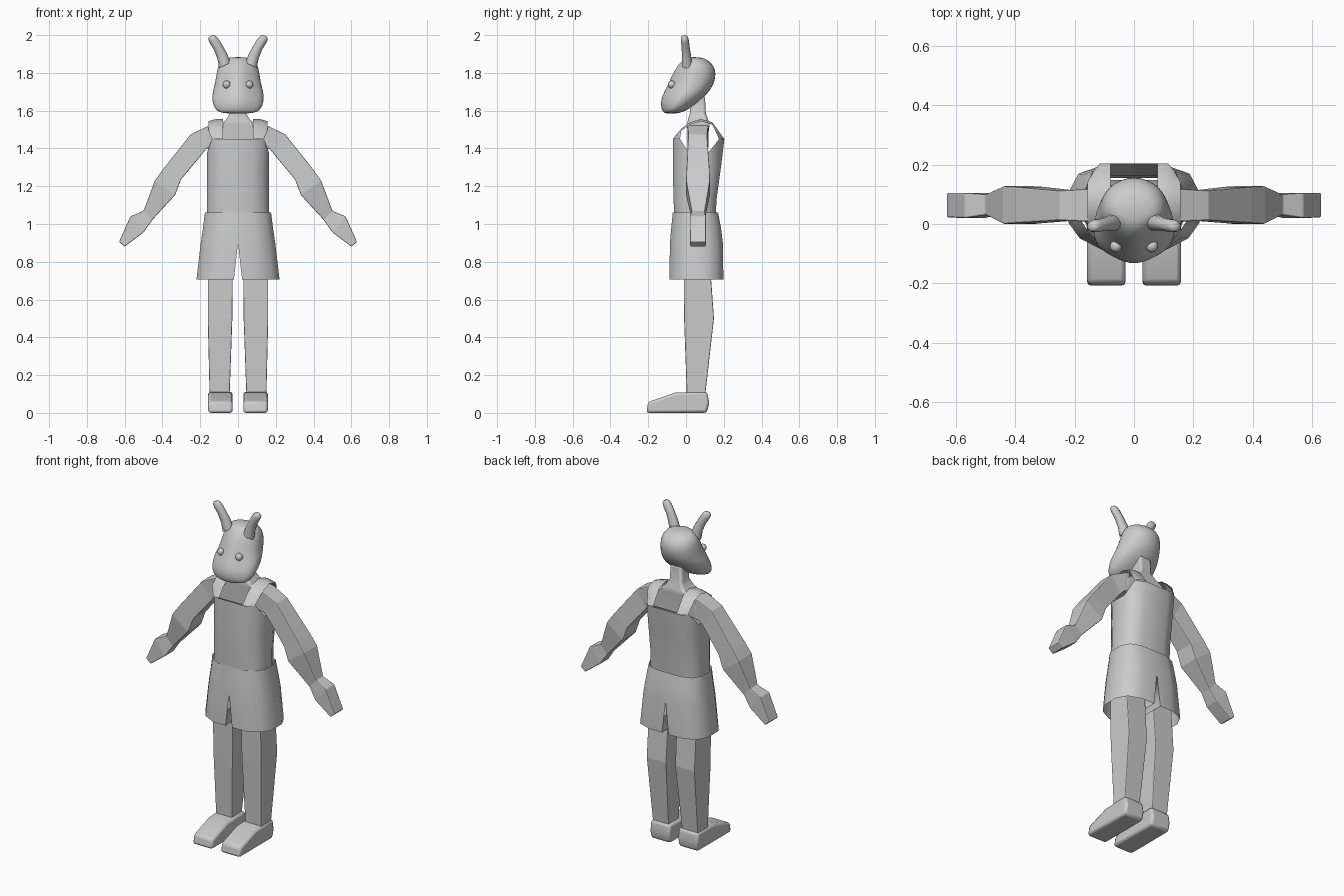
import bpy, bmesh, math
from mathutils import Vector

cube = bpy.data.objects.get("Cube")
if cube:
    bpy.data.objects.remove(cube)

GREY = (0.6, 0.6, 0.6, 1)
mat = bpy.data.materials.new("plain_grey")
mat.use_nodes = True
mat.diffuse_color = GREY
mat.node_tree.nodes["Principled BSDF"].inputs["Base Color"].default_value = GREY


def finish(name, bm, mirror=True, bevel=0, subsurf=0, smooth=None):
    bmesh.ops.recalc_face_normals(bm, faces=bm.faces)
    mesh = bpy.data.meshes.new(name)
    bm.to_mesh(mesh)
    bm.free()
    mesh.materials.append(mat)
    ob = bpy.data.objects.new(name, mesh)
    bpy.context.collection.objects.link(ob)
    if mirror:
        ob.modifiers.new("Mirror", 'MIRROR').use_clip = True
    if bevel:
        mod = ob.modifiers.new("Bevel", 'BEVEL')
        mod.width, mod.segments, mod.angle_limit = bevel, 2, math.radians(40)
    if subsurf:
        mod = ob.modifiers.new("Subdivision", 'SUBSURF')
        mod.levels = mod.render_levels = subsurf
    if smooth:
        bpy.ops.object.select_all(action='DESELECT')
        ob.select_set(True)
        bpy.context.view_layer.objects.active = ob
        bpy.ops.object.shade_smooth_by_angle(angle=math.radians(smooth))
    return ob


def loft(rings, closed=True, caps=True):
    """Skin a list of equally long point rings."""
    bm = bmesh.new()
    loops = [[bm.verts.new(p) for p in ring] for ring in rings]
    n = len(loops[0])
    for a, b in zip(loops, loops[1:]):
        for i in range(n if closed else n - 1):
            j = (i + 1) % n
            bm.faces.new((a[i], a[j], b[j], b[i]))
    if caps:
        bm.faces.new(loops[0])
        bm.faces.new(loops[-1])
    return bm


def box_ring(x0, x1, y0, y1, z):
    return [(x0, y0, z), (x1, y0, z), (x1, y1, z), (x0, y1, z)]


def half_outline(w, y0, y1, z, inner=0):
    """Rounded half of a garment outline, from centre front to centre back."""
    c, m, d = (y0 + y1) / 2, w * 0.48, y1 - y0
    return [(inner, y0, z), (m, y0, z), (w * 0.83, y0 + d * 0.14, z), (w, c - d * 0.18, z),
            (w, c + d * 0.18, z), (w * 0.85, y1 - d * 0.1, z), (m, y1, z), (inner, y1, z)]


# Legs
finish("legs", loft([box_ring(0.045, 0.15, 0.005, 0.1, 0.08),
                     box_ring(0.03, 0.16, -0.01, 0.148, 0.5),
                     box_ring(0.028, 0.16, -0.012, 0.132, 0.72),
                     box_ring(0.03, 0.16, -0.01, 0.13, 0.88)]), bevel=0.005)

# Feet: side profile extruded across the width
side = [(-0.21, 0), (0.11, 0), (0.123, 0.05), (0.112, 0.112), (-0.055, 0.108), (-0.2, 0.058)]
finish("feet", loft([[(x, y, z) for y, z in side] for x in (0.028, 0.158)]), bevel=0.014, smooth=40)

# Shorts: a half tube whose inner wall only exists below the crotch
bm = loft([half_outline(0.22, -0.088, 0.198, 0.705, 0.022),
           half_outline(0.197, -0.085, 0.195, 0.9),
           half_outline(0.185, -0.078, 0.185, 0.98),
           half_outline(0.175, -0.07, 0.17, 1.06)], caps=False)
inner = [f for f in bm.faces if all(v.co.x < 0.001 for v in f.verts)]
bmesh.ops.delete(bm, geom=inner, context='FACES')
finish("shorts", bm, smooth=45)

# Shirt body, its rim dipping under the arms
rim = half_outline(0.165, -0.07, 0.203, 1.45)
rim = [(x, y, z - (0.075 if x > 0.15 else 0)) for x, y, z in rim]
finish("shirt", loft([half_outline(0.166, -0.062, 0.155, 1.02),
                      half_outline(0.163, -0.066, 0.163, 1.14),
                      half_outline(0.163, -0.07, 0.185, 1.3), rim],
                     closed=False, caps=False), smooth=45)

# Shirt straps over the shoulders
arc = [(-0.07, 1.45), (-0.025, 1.505), (0.02, 1.538), (0.08, 1.556), (0.14, 1.538), (0.203, 1.45)]
ins = [0, 0.02, 0, 0, 0, 0]
strap = []
for k, (y, z) in enumerate(arc):
    end = k in (0, len(arc) - 1)
    outer_y = y + (0.038 if k == 0 else -0.028 if end else 0)
    strap.append([(0.079, y, z), (0.115, y, z), (0.138 if end else 0.156, outer_y, z - (0 if end else 0.012))])
finish("shirt_straps", loft(strap, closed=False, caps=False), smooth=50)

# Neck widening into the shoulders
neck = [(0.155, 0.01, 0.118, 1.4), (0.155, 0.008, 0.12, 1.49), (0.1, 0.005, 0.125, 1.525),
        (0.065, 0.01, 0.118, 1.55), (0.042, 0.02, 0.105, 1.585), (0.038, 0.02, 0.1, 1.68)]
finish("neck", loft([box_ring(-w, w, y0, y1, z) for w, y0, y1, z in neck]),
       mirror=False, bevel=0.012, smooth=50)

# Arms: box sections given by upper edge, lower edge and depth
arm = [((0.13, 1.525), (0.13, 1.4), 0.01, 0.118), ((0.155, 1.52), (0.165, 1.4), 0.008, 0.118),
       ((0.25, 1.475), (0.19, 1.37), 0.012, 0.112), ((0.397, 1.29), (0.302, 1.235), 0.003, 0.125),
       ((0.44, 1.23), (0.333, 1.153), 0.0, 0.127), ((0.5, 1.07), (0.455, 1.02), 0.03, 0.1),
       ((0.57, 1.04), (0.5, 0.955), 0.02, 0.105), ((0.63, 0.905), (0.6, 0.88), 0.022, 0.105)]
finish("arms", loft([[(a[0], y0, a[1]), (a[0], y1, a[1]), (b[0], y1, b[1]), (b[0], y0, b[1])]
                     for a, b, y0, y1 in arm]), bevel=0.005)

# Head: stacked sections with a ridge down the front
sections = [(1.583, 0.085, -0.115, -0.04), (1.605, 0.125, -0.135, 0.02), (1.655, 0.141, -0.143, 0.09),
            (1.705, 0.136, -0.122, 0.135), (1.75, 0.122, -0.1, 0.16), (1.81, 0.115, -0.072, 0.168),
            (1.855, 0.1, -0.04, 0.14), (1.885, 0.06, 0.0, 0.09)]
rings = []
for z, w, y0, y1 in sections:
    d = y1 - y0
    half = [(0.5 * w, y0 + d * 0.14), (0.93 * w, y0 + d * 0.32), (w, y0 + d * 0.56),
            (0.75 * w, y0 + d * 0.86)]
    rings.append([(0, y0, z)] + [(x, y, z) for x, y in half] + [(0, y1, z)]
                 + [(-x, y, z) for x, y in reversed(half)])
head = finish("head", loft(rings), mirror=False, subsurf=2, smooth=60)
head.scale = (1.02, 1.02, 1.0)

# Ears: tapered round tubes leaning outwards
ear = [((0.07, 0.005, 1.84), 0.034), ((0.082, 0.003, 1.885), 0.03), ((0.105, -0.002, 1.935), 0.026),
       ((0.127, -0.006, 1.97), 0.026), ((0.139, -0.008, 1.988), 0.022), ((0.143, -0.009, 1.996), 0.012)]
across, deep = Vector((0.87, 0, -0.45)), Vector((0, 1, 0))
steps = [math.tau * i / 10 for i in range(10)]
finish("ears", loft([[Vector(c) + across * r * math.cos(t) + deep * r * 0.85 * math.sin(t)
                      for t in steps] for c, r in ear]), smooth=60)

# Eyes
bm = bmesh.new()
bmesh.ops.create_uvsphere(bm, u_segments=12, v_segments=8, radius=0.021)
bmesh.ops.translate(bm, verts=bm.verts, vec=(0.06, -0.075, 1.738))
finish("eyes", bm, smooth=60)
